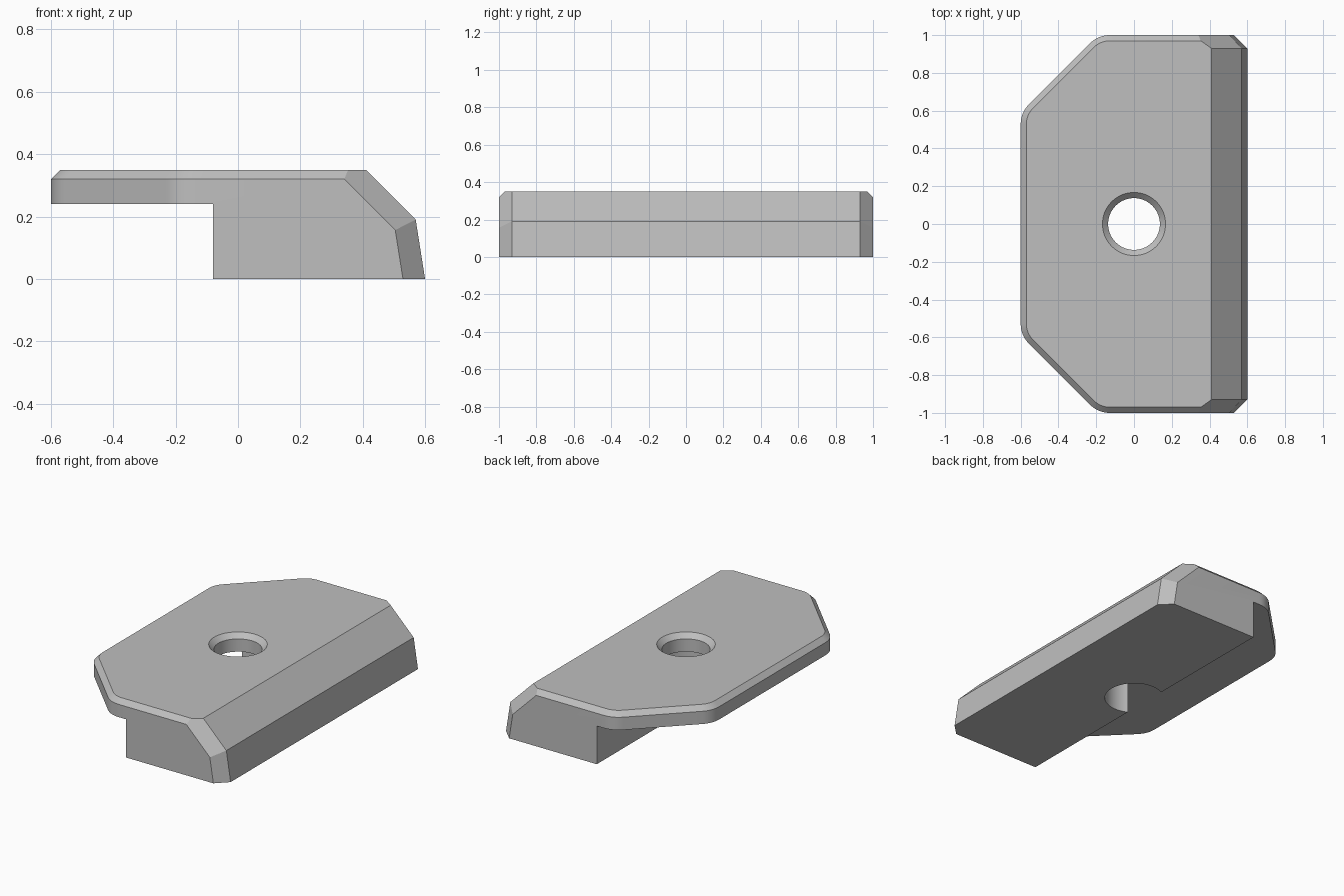
import bpy
import bmesh
from math import sin, cos, pi, tan, radians
from mathutils import Vector

old = bpy.data.objects.get("Cube")
if old:
    bpy.data.objects.remove(old, do_unlink=True)

grey = bpy.data.materials.new("plain grey")
grey.use_nodes = True
colour = (0.52, 0.52, 0.52, 1)
grey.diffuse_color = colour
grey.node_tree.nodes["Principled BSDF"].inputs["Base Color"].default_value = colour

TOP, STEP_X, STEP_Z, BEVEL, END = 0.35, -0.08, 0.24, 0.03, 0.07


def loft(rings):
    """Closed solid through equal-sized rings of points, bottom to top."""
    bm = bmesh.new()
    loops = [[bm.verts.new(p) for p in ring] for ring in rings]
    for low, high in zip(loops, loops[1:]):
        for i in range(len(low)):
            j = (i + 1) % len(low)
            bm.faces.new((low[i], low[j], high[j], high[i]))
    bm.faces.new(loops[0][::-1])
    bm.faces.new(loops[-1])
    bmesh.ops.recalc_face_normals(bm, faces=bm.faces)
    return bm


def make_object(name, bm):
    mesh = bpy.data.meshes.new(name)
    bm.to_mesh(mesh)
    bm.free()
    mesh.materials.append(grey)
    ob = bpy.data.objects.new(name, mesh)
    bpy.context.collection.objects.link(ob)
    return ob


def outline(inset, z, radius=0.15, steps=8):
    """Plan shape: two clipped, rounded corners on the -x side."""
    t = radius * tan(radians(22.5))
    corners = [((-0.6 + radius, 0.59 - t), 180), ((-0.19 + t, 1 - radius), 135)]
    half = []
    for (cx, cy), start in corners:
        for i in range(steps + 1):
            a = radians(start - 45 * i / steps)
            half.append((cx + (radius - inset) * cos(a), cy + (radius - inset) * sin(a), z))
    half.append((0.75, 1 - inset, z))
    return [(x, -y, z) for x, y, z in half][::-1] + half


def slice_off(bm, point, normal):
    """Cut away everything beyond a plane and cap the cut."""
    cut = bmesh.ops.bisect_plane(bm, geom=bm.verts[:] + bm.edges[:] + bm.faces[:],
                                 plane_co=point, plane_no=normal, clear_outer=True)
    edges = [e for e in cut["geom_cut"] if isinstance(e, bmesh.types.BMEdge)]
    bmesh.ops.contextual_create(bm, geom=edges)


# Plate with its bevelled rim
bm = loft([outline(0, 0), outline(0, TOP - BEVEL), outline(BEVEL, TOP)])

# Sloping faces of the thick edge, then their end chamfers
slope = (Vector((0.57, 0, 0.19)), Vector((1, 0, 1)).normalized())
lip = (Vector((0.6, 0, 0)), Vector((0.19, 0, 0.03)).normalized())
for point, normal in (slope, lip):
    slice_off(bm, point, normal)
for point, normal in (slope, lip):
    for side in (-1, 1):
        slice_off(bm, point + Vector((0, side * (1 - END), 0)), normal + Vector((0, side, 0)))
bmesh.ops.recalc_face_normals(bm, faces=bm.faces)
plate = make_object("clamp_plate", bm)

# Step under the thin side
step = bmesh.new()
bmesh.ops.create_cube(step, size=1)
bmesh.ops.scale(step, vec=(1, 3, 1), verts=step.verts)
bmesh.ops.translate(step, vec=(STEP_X - 0.5, 0, STEP_Z - 0.5), verts=step.verts)

# Countersunk bolt hole, wider inside the thick block
profile = [(0.172, -0.1), (0.172, STEP_Z), (0.137, STEP_Z), (0.137, TOP - BEVEL), (0.217, 0.4)]
sides = 64
hole = loft([[(r * cos(2 * pi * i / sides), r * sin(2 * pi * i / sides), z)
              for i in range(sides)] for r, z in profile])

bpy.context.view_layer.objects.active = plate
for name, cutter_mesh in (("step_cutter", step), ("hole_cutter", hole)):
    cutter = make_object(name, cutter_mesh)
    cutter.hide_render = True
    mod = plate.modifiers.new(name, "BOOLEAN")
    mod.operation, mod.solver, mod.object = "DIFFERENCE", "EXACT", cutter
    bpy.ops.object.modifier_apply(modifier=mod.name)
    bpy.data.objects.remove(cutter, do_unlink=True)

bpy.ops.object.select_all(action="DESELECT")
plate.select_set(True)
bpy.ops.object.shade_smooth_by_angle(angle=radians(20))
